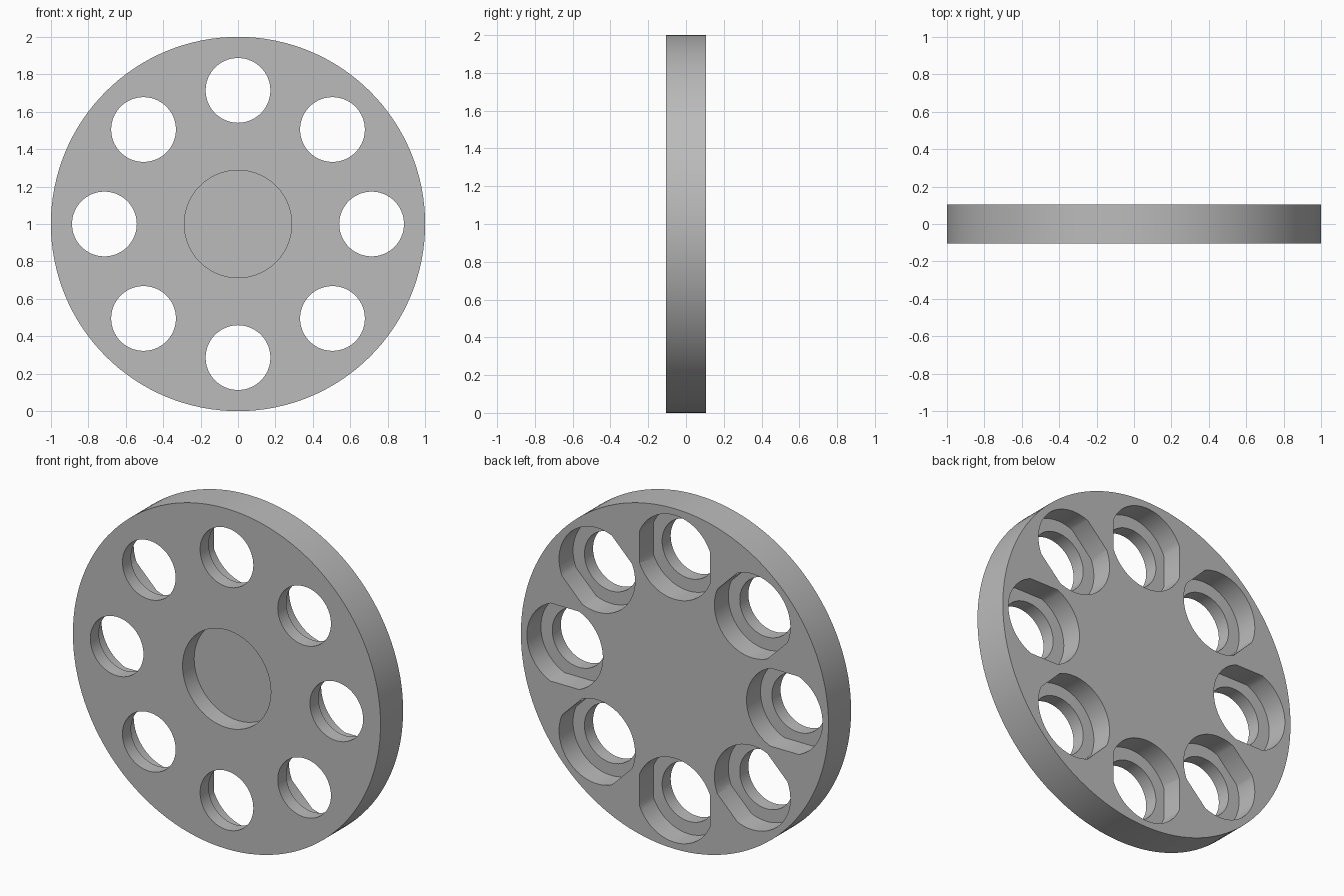
import bpy, bmesh, math
from mathutils import Matrix, Vector

cube = bpy.data.objects.get("Cube")
if cube:
    bpy.data.objects.remove(cube, do_unlink=True)

HALF = 0.105          # half thickness of the disk
PITCH = 0.714         # distance of the holes from the centre
COUNT = 8

grey = bpy.data.materials.new("light grey")
grey.use_nodes = True
colour = (0.5, 0.5, 0.5, 1)
grey.diffuse_color = colour
grey.node_tree.nodes["Principled BSDF"].inputs["Base Color"].default_value = colour


def circle(radius, steps, flat=None):
    """Circle in x and z, optionally trimmed by two upright flats at x = +-flat."""
    pts = []
    for i in range(steps):
        a = math.tau * i / steps
        pts.append((radius * math.cos(a), radius * math.sin(a)))
    if flat:
        corner = math.acos(flat / radius)
        pts = []
        for start in (corner, math.pi + corner):
            span = math.pi - 2 * corner
            for i in range(steps // 2 + 1):
                a = start + span * i / (steps // 2)
                pts.append((radius * math.cos(a), radius * math.sin(a)))
    return pts


def prism(name, outline, y0, y1, places):
    """Extrude an outline from y0 to y1 at every placement matrix."""
    bm = bmesh.new()
    for place in places:
        face = bm.faces.new([bm.verts.new(place @ Vector((x, y0, z))) for x, z in outline])
        out = bmesh.ops.extrude_face_region(bm, geom=[face])["geom"]
        moved = [v for v in out if isinstance(v, bmesh.types.BMVert)]
        bmesh.ops.translate(bm, verts=moved, vec=(0, y1 - y0, 0))
    bmesh.ops.recalc_face_normals(bm, faces=bm.faces)
    mesh = bpy.data.meshes.new(name)
    bm.to_mesh(mesh)
    bm.free()
    mesh.materials.append(grey)
    obj = bpy.data.objects.new(name, mesh)
    bpy.context.collection.objects.link(obj)
    return obj


centre = [Matrix.Translation((0, 0, 1))]
ring = [centre[0] @ Matrix.Rotation(math.tau * i / COUNT, 4, "Y")
        @ Matrix.Translation((0, 0, PITCH)) for i in range(COUNT)]

disk = prism("disk", circle(1, 128), -HALF, HALF, centre)

# Round through holes, flat-sided rear pockets, blind front recess
cutters = [
    prism("hole_cutter", circle(0.173, 64), -0.2, 0.2, ring),
    prism("pocket_cutter", circle(0.247, 48, 0.229), -0.025, 0.2, ring),
    prism("recess_cutter", circle(0.287, 64), -0.2, 0.003, centre),
]

bpy.ops.object.select_all(action="DESELECT")
disk.select_set(True)
bpy.context.view_layer.objects.active = disk
for cutter in cutters:
    cutter.hide_render = True
    mod = disk.modifiers.new(cutter.name, "BOOLEAN")
    mod.operation = "DIFFERENCE"
    mod.solver = "EXACT"
    mod.object = cutter
    bpy.ops.object.modifier_apply(modifier=mod.name)
    bpy.data.objects.remove(cutter, do_unlink=True)

bpy.ops.object.shade_smooth_by_angle(angle=math.radians(25))
